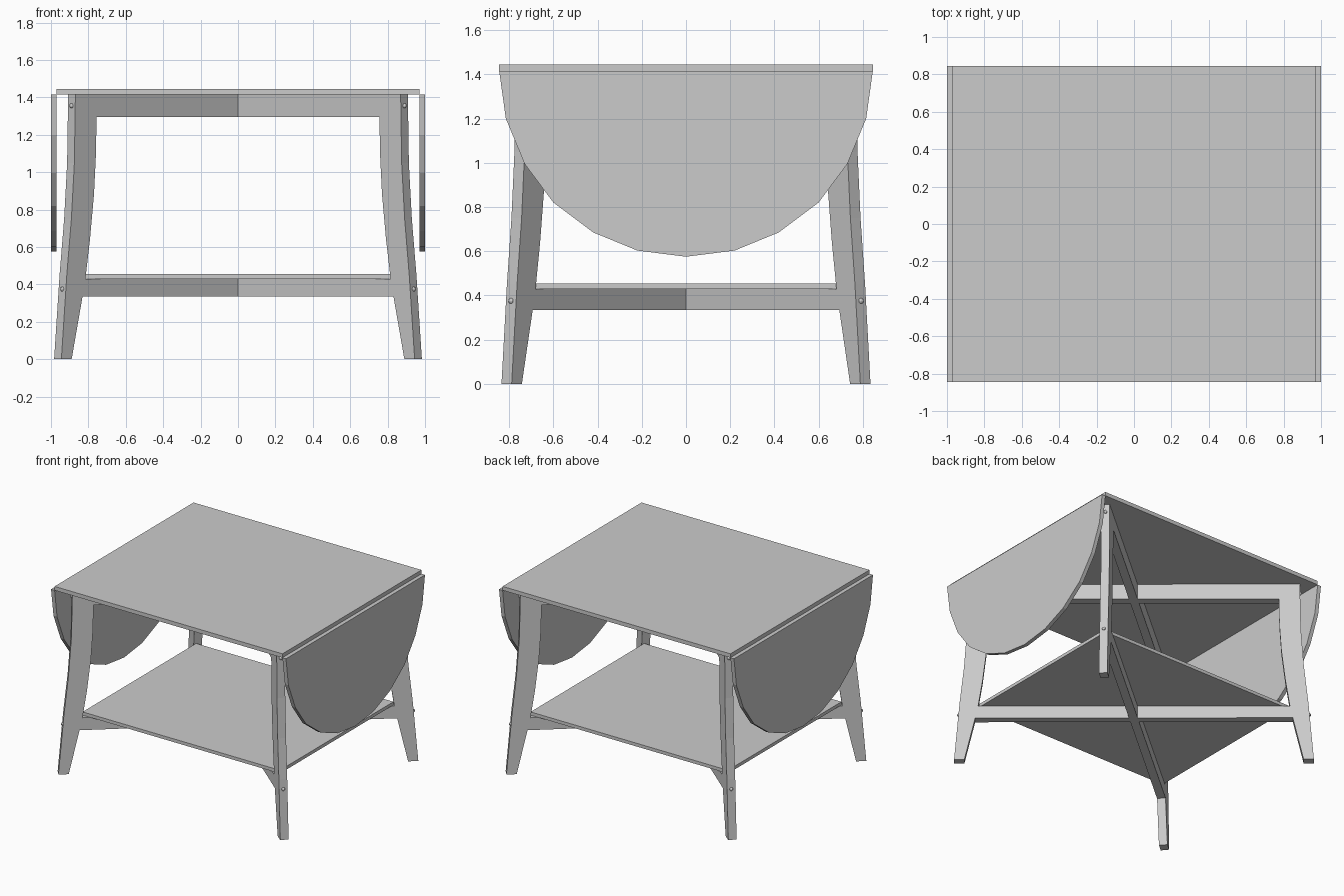
import bpy, bmesh, math
from mathutils import Matrix, Vector

if "Cube" in bpy.data.objects:
    bpy.data.objects.remove(bpy.data.objects["Cube"])

mat = bpy.data.materials.new("light_grey")
mat.use_nodes = True
GREY = (0.6, 0.6, 0.6, 1)
mat.diffuse_color = GREY
mat.node_tree.nodes["Principled BSDF"].inputs["Base Color"].default_value = GREY

ANGLE = math.radians(40.1)     # direction of the diagonals
THICK = 0.06                   # thickness of legs and stretchers
TOP_Z = 1.415                  # underside of the table top


def finish(name, bm):
    bmesh.ops.recalc_face_normals(bm, faces=bm.faces)
    mesh = bpy.data.meshes.new(name)
    bm.to_mesh(mesh)
    bm.free()
    mesh.materials.append(mat)
    obj = bpy.data.objects.new(name, mesh)
    bpy.context.collection.objects.link(obj)
    return obj


def board(name, profile, thickness, angle=0, offset=0):
    """Extrude an upright (r, z) profile sideways, then turn it about z."""
    bm = bmesh.new()
    face = bm.faces.new([bm.verts.new((r, offset - thickness / 2, z)) for r, z in profile])
    out = bmesh.ops.extrude_face_region(bm, geom=[face])["geom"]
    verts = [v for v in out if isinstance(v, bmesh.types.BMVert)]
    bmesh.ops.translate(bm, verts=verts, vec=(0, thickness, 0))
    bm.transform(Matrix.Rotation(angle, 4, "Z"))
    return finish(name, bm)


def slab(name, half_x, half_y, z0, z1):
    bm = bmesh.new()
    bmesh.ops.create_cube(bm, size=1)
    bmesh.ops.scale(bm, verts=bm.verts, vec=(2 * half_x, 2 * half_y, z1 - z0))
    bmesh.ops.translate(bm, verts=bm.verts, vec=(0, 0, (z0 + z1) / 2))
    return finish(name, bm)


# Table top and lower shelf
slab("table_top", 0.97, 0.845, TOP_Z, 1.445)
slab("shelf", 0.84, 0.69, 0.43, 0.455)

# Hanging rounded leaves on both sides
half = [(0.845, TOP_Z), (0.815, 1.2), (0.73, 0.995), (0.6, 0.82),
        (0.42, 0.685), (0.22, 0.603)]
outline = half + [(0, 0.575)] + [(-y, z) for y, z in reversed(half)]
for side, s in (("left", 1), ("right", -1)):
    board(side + "_drop_leaf", outline, 0.03, math.pi / 2, -s * 0.985)

# Splayed curved legs on the diagonals, with bolt heads on their outer edges
outer = [(1.26, 0), (1.222, 0.45), (1.19, 0.75), (1.169, 1.05), (1.162, TOP_Z)]
inner = [(1.014, TOP_Z), (1.014, 1.295), (1.018, 1.1), (1.032, 0.88),
         (1.06, 0.64), (1.092, 0.43), (1.112, 0.335), (1.188, 0)]
corners = {"back_left": ANGLE, "back_right": math.pi - ANGLE,
           "front_right": math.pi + ANGLE, "front_left": -ANGLE}
for corner, a in corners.items():
    board(corner + "_leg", outer + inner, THICK, a)
    for level, r, z in (("upper", 1.163, 1.355), ("lower", 1.227, 0.375)):
        bm = bmesh.new()
        bmesh.ops.create_uvsphere(bm, u_segments=10, v_segments=6, radius=0.013)
        pos = Vector((r * math.cos(a), r * math.sin(a), z))
        bmesh.ops.translate(bm, verts=bm.verts, vec=pos)
        finish(f"{corner}_{level}_bolt", bm)

# Crossed stretchers under the top and under the shelf
for level, z0, r0, z1, r1 in (("upper", 1.295, 1.014, TOP_Z, 1.014),
                              ("lower", 0.335, 1.112, 0.43, 1.092)):
    for way, a in (("first", ANGLE), ("second", -ANGLE)):
        board(f"{level}_{way}_stretcher",
              [(-r0, z0), (r0, z0), (r1, z1), (-r1, z1)], THICK, a)
